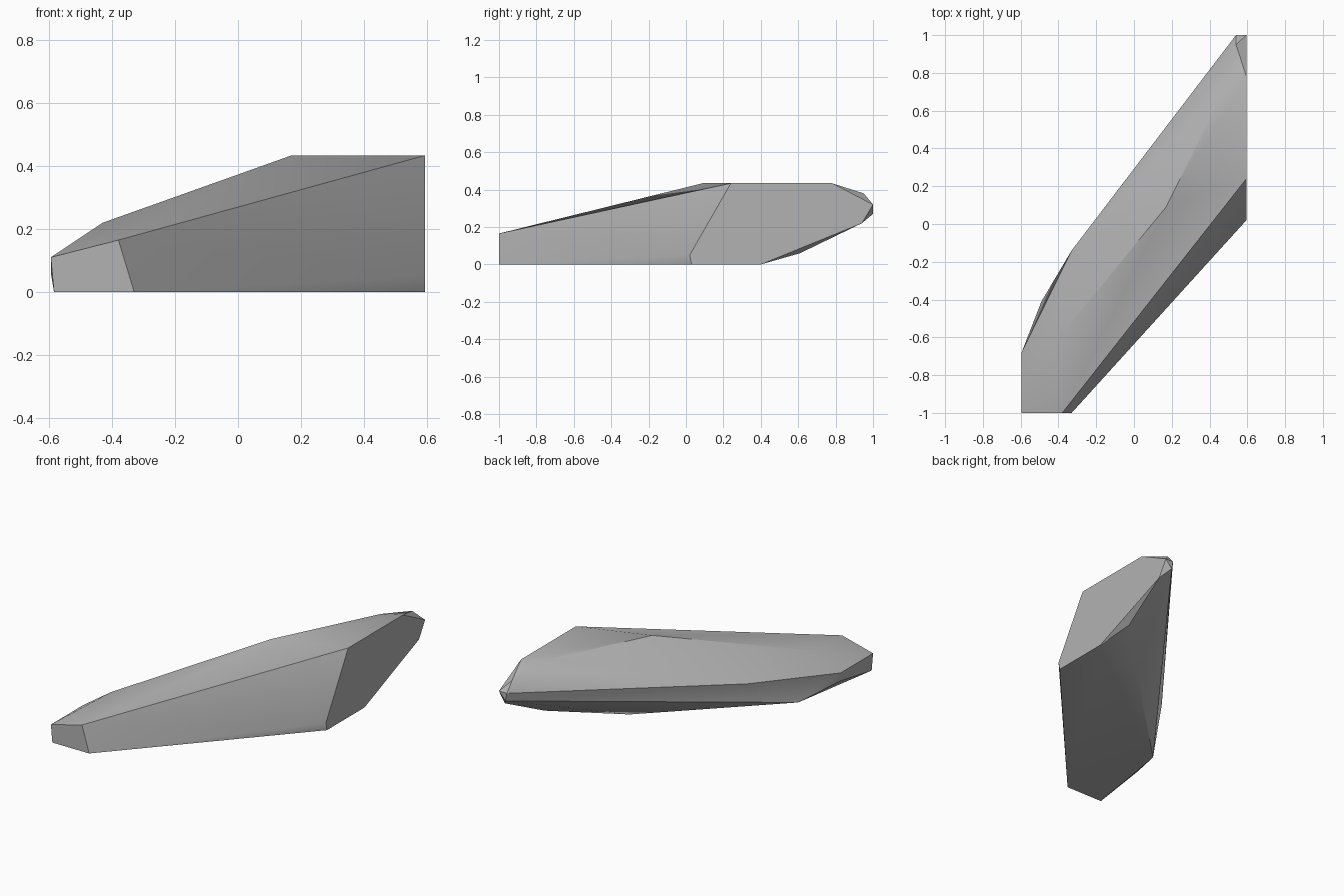
import bpy
import bmesh
import math

cube = bpy.data.objects.get("Cube")
if cube:
    bpy.data.objects.remove(cube, do_unlink=True)

# Stone colour
stone = bpy.data.materials.new("stone_grey")
stone.use_nodes = True
grey = (0.45, 0.45, 0.45, 1)
stone.diffuse_color = grey
stone.node_tree.nodes["Principled BSDF"].inputs["Base Color"].default_value = grey

# Corner groups of the faceted rock slab
base = [(-.585, -1), (-.33, -1), (.595, .03), (.595, .40), (.2, .27), (-.49, -.41)]
crown = [(.17, .09), (.595, .24), (.595, .78), (.485, .72)]
front_end = [(-.595, -1, .11), (-.38, -1, .165), (-.595, -.68, .06),
             (-.595, -.68, .11), (-.43, -.64, .22)]
flank = [(-.42, -.36, .163), (-.33, -.14, .177), (.55, .61, .06), (.595, .02, .05)]
back_tip = [(.54, .95, .38), (.54, 1, .32), (.55, 1, .27), (.595, 1, .32), (.595, .94, .22)]

corners = [(x, y, 0) for x, y in base] + [(x, y, .434) for x, y in crown]
corners += front_end + flank + back_tip

# Wrap the corners in a closed faceted skin
bm = bmesh.new()
for c in corners:
    bm.verts.new(c)
hull = bmesh.ops.convex_hull(bm, input=bm.verts)
loose = [v for v in bm.verts if not v.link_faces]
bmesh.ops.delete(bm, geom=loose, context='VERTS')
bmesh.ops.dissolve_limit(bm, angle_limit=math.radians(1.5), verts=bm.verts, edges=bm.edges)
bmesh.ops.recalc_face_normals(bm, faces=bm.faces)

mesh = bpy.data.meshes.new("rock_slab")
bm.to_mesh(mesh)
bm.free()
mesh.materials.append(stone)
rock = bpy.data.objects.new("rock_slab", mesh)
bpy.context.collection.objects.link(rock)

# Soft shading across shallow facets, crisp at the strong edges
bpy.ops.object.select_all(action='DESELECT')
rock.select_set(True)
bpy.context.view_layer.objects.active = rock
bpy.ops.object.shade_smooth_by_angle(angle=math.radians(30))
